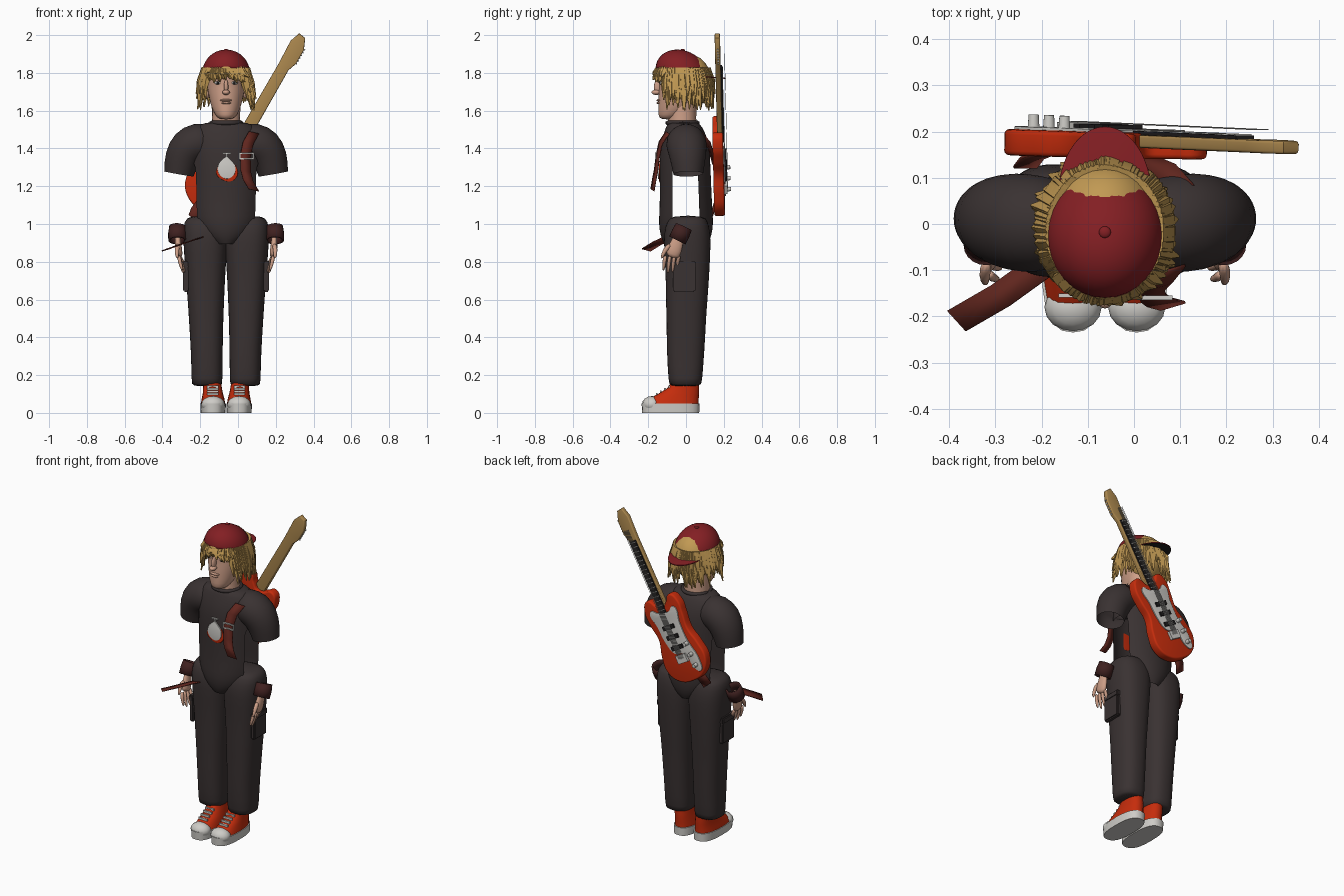
import bpy, bmesh, math, random
from mathutils import Vector, Matrix

if "Cube" in bpy.data.objects:
    bpy.data.objects.remove(bpy.data.objects["Cube"], do_unlink=True)
random.seed(4)
C = -0.063  # body centre line in x


def mat(name, *srgb):
    rgba = [(c / 255) ** 2.2 for c in srgb] + [1]
    m = bpy.data.materials.new(name)
    m.use_nodes = True
    m.diffuse_color = rgba
    m.node_tree.nodes["Principled BSDF"].inputs["Base Color"].default_value = rgba
    return m


SKIN, HAIR = mat("skin", 205, 158, 135), mat("straw hair", 192, 152, 84)
CAP, CLOTH = mat("cap red", 130, 36, 40), mat("charcoal cloth", 60, 53, 53)
RED, WHITE = mat("orange red", 196, 48, 20), mat("off white", 205, 203, 198)
STRAP, BAND = mat("strap brown", 96, 42, 35), mat("wristband brown", 66, 38, 37)
WOOD, BLACK = mat("neck wood", 172, 136, 80), mat("black", 36, 34, 35)


def obj(name, bm, *mats, sub=0, angle=40, thick=0):
    me = bpy.data.meshes.new(name)
    bmesh.ops.recalc_face_normals(bm, faces=bm.faces)
    bm.to_mesh(me)
    bm.free()
    for m in mats:
        me.materials.append(m)
    me.shade_smooth()
    if not sub:
        me.set_sharp_from_angle(angle=math.radians(angle))
    o = bpy.data.objects.new(name, me)
    bpy.context.collection.objects.link(o)
    if thick:
        o.modifiers.new("thickness", 'SOLIDIFY').thickness = thick
    if sub:
        s = o.modifiers.new("smooth", 'SUBSURF')
        s.levels = s.render_levels = sub
    return o


def skin_rings(bm, rings, caps):
    rings = [[bm.verts.new(p) for p in r] for r in rings]
    for a, b in zip(rings, rings[1:]):
        for i in range(len(a)):
            j = (i + 1) % len(a)
            bm.faces.new((a[i], a[j], b[j], b[i]))
    if caps[0]:
        bm.faces.new(rings[0][::-1])
    if caps[1]:
        bm.faces.new(rings[-1])


def loft(bm, x, sections, n=24, p=2.0, caps=(1, 1)):
    """Stacked level rings; each section is z, half width, front y, back y, x shift."""
    def wave(v):
        return math.copysign(abs(v) ** (2 / p), v)
    rings = []
    for z, rx, f, b, dx in sections:
        t = [math.tau * i / n for i in range(n)]
        rings.append([(x + dx + rx * wave(math.cos(a)),
                       (f + b) / 2 + (b - f) / 2 * wave(math.sin(a)), z) for a in t])
    skin_rings(bm, rings, caps)


def tube(bm, pts, radii, n=10, flat=1, caps=(1, 1)):
    pts, rings = [Vector(p) for p in pts], []
    for i, (p, r) in enumerate(zip(pts, radii)):
        t = (pts[min(i + 1, len(pts) - 1)] - pts[max(i - 1, 0)]).normalized()
        a = Vector((0, 1, 0)).cross(t).normalized()
        b = t.cross(a)
        rings.append([p + r * (flat * a * math.cos(k) + b * math.sin(k))
                      for k in (math.tau * j / n for j in range(n))])
    skin_rings(bm, rings, caps)


def ball(bm, c, r, seg=16):
    m = Matrix.Translation(c) @ Matrix.Diagonal((*r, 1))
    bmesh.ops.create_uvsphere(bm, u_segments=seg, v_segments=seg // 2, radius=1, matrix=m)


def box(bm, c, s, frame=Matrix()):
    m = frame @ Matrix.Translation(c) @ Matrix.Diagonal((*s, 1))
    bmesh.ops.create_cube(bm, size=1, matrix=m)


def plate(name, pts, frame, depth, bevel, *mats, kind='AUTO'):
    """Flat outline with a rounded rim, made from a closed curve."""
    cu = bpy.data.curves.new(name, 'CURVE')
    cu.dimensions, cu.fill_mode = '2D', 'BOTH'
    cu.extrude, cu.bevel_depth, cu.bevel_resolution = depth, bevel, 2
    sp = cu.splines.new('BEZIER')
    sp.bezier_points.add(len(pts) - 1)
    sp.use_cyclic_u, sp.resolution_u = True, 6
    for bp, (x, y) in zip(sp.bezier_points, pts):
        bp.co = (x, y, 0)
        bp.handle_left_type = bp.handle_right_type = kind
    tmp = bpy.data.objects.new(name + "_curve", cu)
    bpy.context.collection.objects.link(tmp)
    me = bpy.data.meshes.new_from_object(tmp.evaluated_get(bpy.context.evaluated_depsgraph_get()))
    bpy.data.objects.remove(tmp, do_unlink=True)
    bm = bmesh.new()
    bm.from_mesh(me)
    bpy.data.meshes.remove(me)
    for f in bm.faces:
        f.material_index = 0
    bmesh.ops.remove_doubles(bm, verts=bm.verts, dist=1e-5)
    bm.transform(frame)
    return obj(name, bm, *mats)


def ribbon(name, pts, half):
    bm = bmesh.new()
    h = Vector(half)
    rows = [(bm.verts.new(Vector(p) - h), bm.verts.new(Vector(p) + h)) for p in pts]
    for a, b in zip(rows, rows[1:]):
        bm.faces.new((a[0], a[1], b[1], b[0]))
    obj(name, bm, STRAP, thick=0.006)


# Shirt: body open at the sides under the sleeves
bm = bmesh.new()
loft(bm, C, [(.895, .07, -.115, .115, 0), (.93, .13, -.135, .135, 0), (1.0, .175, -.147, .147, 0),
             (1.08, .18, -.14, .14, 0), (1.2, .182, -.14, .135, 0), (1.32, .185, -.142, .13, 0),
             (1.42, .19, -.138, .125, 0), (1.49, .18, -.115, .1, 0), (1.53, .14, -.1, .075, 0),
             (1.54, .085, -.09, .06, 0)], caps=(0, 1))
gone = [f for f in bm.faces if f.calc_center_median().z < 1.31 and abs(f.calc_center_median().y) < .06]
bmesh.ops.delete(bm, geom=gone, context='FACES')
obj("shirt_body", bm, CLOTH, sub=1)
bm = bmesh.new()
tube(bm, [(C + .08 * math.cos(a), -.018 + .08 * math.sin(a), 1.535) for a in
          (math.tau * i / 24 for i in range(25))], [.012] * 25, n=6)
obj("collar", bm, CLOTH, angle=80)

# Sleeves, trouser legs, pockets, wristbands, hands and shoes on both sides
for side, s in (("left", 1), ("right", -1)):
    def P(dx, y, z):
        return (C + s * dx, y, z)

    bm = bmesh.new()
    tube(bm, [P(.06, 0, 1.44), P(.15, 0, 1.435), P(.2, .005, 1.41), P(.235, .01, 1.35), P(.25, .012, 1.265)],
         [.09, .108, .108, .096, .08], n=20, caps=(1, 0))
    obj(side + "_sleeve", bm, CLOTH, sub=1)

    bm = bmesh.new()
    loft(bm, C, [(.14, .08, -.088, .08, s * .101), (.16, .082, -.092, .085, s * .101),
                 (.32, .084, -.103, .098, s * .102), (.5, .092, -.103, .107, s * .106),
                 (.54, .094, -.106, .11, s * .106), (.7, .103, -.107, .122, s * .109),
                 (.85, .114, -.115, .13, s * .11), (.95, .12, -.12, .132, s * .109),
                 (1.015, .113, -.1, .115, s * .111), (1.045, .085, -.075, .095, s * .108)], p=2.4)
    obj(side + "_trouser_leg", bm, CLOTH, sub=1)
    bm = bmesh.new()
    box(bm, P(.213, -.01, .72), (.03, .12, .16))
    box(bm, P(.216, -.01, .785), (.034, .126, .04))
    bmesh.ops.bevel(bm, geom=bm.edges[:], offset=.007, segments=2, affect='EDGES')
    obj(side + "_cargo_pocket", bm, CLOTH)

    bm = bmesh.new()
    tube(bm, [P(.255, -.012, .985), P(.258, -.028, .95), P(.258, -.046, .913)], [.046, .049, .048],
         n=20, caps=(0, 0))
    obj(side + "_wristband", bm, BAND, thick=.01)

    bm = bmesh.new()
    tube(bm, [P(.255, -.025, .96), P(.255, -.045, .91), P(.252, -.062, .86), P(.247, -.075, .82)],
         [.028, .033, .043, .038], flat=.5)
    for i, length in enumerate((.075, .09, .085, .065)):
        y = -.108 + .024 * i
        tube(bm, [P(.25, y, .835), P(.245 - .004 * i, y - .008, .835 - length * .5),
                  P(.23 - .006 * i, y - .012, .825 - length)], [.012, .011, .007], n=8)
    tube(bm, [P(.255, -.08, .895), P(.262, -.115, .86), P(.258, -.13, .815)], [.015, .013, .008], n=8)
    obj(side + "_hand", bm, SKIN, sub=1)

    bm = bmesh.new()
    loft(bm, C, [(0, .066, -.232, .07, s * .069), (.05, .068, -.235, .072, s * .069)], p=2.6)
    obj(side + "_shoe_sole", bm, WHITE)
    bm = bmesh.new()
    loft(bm, C, [(.05, .064, -.225, .067, s * .069), (.075, .06, -.195, .067, s * .069),
                 (.105, .053, -.14, .07, s * .07), (.13, .05, -.1, .07, s * .072),
                 (.16, .047, -.08, .07, s * .074)], p=2.3)
    obj(side + "_shoe_upper", bm, RED, angle=60)
    bm = bmesh.new()
    ball(bm, P(.069, -.18, .045), (.062, .053, .044))
    for i in range(4):
        box(bm, P(.071, -.155 + .022 * i, .1 + .013 * i), (.06, .009, .012))
    obj(side + "_toe_cap_and_laces", bm, WHITE)

# Head, neck, ears and nose
bm = bmesh.new()
loft(bm, C, [(1.553, .035, -.135, -.06, 0), (1.575, .058, -.148, -.01, 0), (1.62, .08, -.147, .05, 0),
             (1.7, .098, -.146, .09, 0), (1.74, .1, -.14, .1, 0), (1.78, .1, -.15, .11, 0),
             (1.86, .09, -.12, .09, 0), (1.9, .05, -.07, .05, 0)])
obj("head", bm, SKIN, sub=1)
bm = bmesh.new()
tube(bm, [(C, -.02, 1.49), (C, -.02, 1.56), (C, -.02, 1.64)], [.08, .074, .076], n=20)
obj("neck", bm, SKIN)
bm = bmesh.new()
ball(bm, (C, -.148, 1.725), (.012, .022, .04))
ball(bm, (C, -.157, 1.697), (.02, .026, .014))
ball(bm, (C, -.142, 1.655), (.032, .014, .007))
ball(bm, (C, -.143, 1.641), (.026, .013, .007))
for s in (1, -1):
    ball(bm, (C + s * .1, .0, 1.7), (.014, .025, .036))
obj("nose_lips_and_ears", bm, SKIN, angle=180)
for name, m, dy, z, r in (("eyes", WHITE, -.129, 1.747, (.018, .01, .009)),
                          ("pupils", BLACK, -.137, 1.747, (.007, .005, .008)),
                          ("eyebrows", HAIR, -.137, 1.772, (.024, .01, .005))):
    bm = bmesh.new()
    for s in (1, -1):
        ball(bm, (C + s * .044, dy, z), r)
    obj(name, bm, m)

# Shaggy hair: scalp plus two rings of hanging strands
bm = bmesh.new()
ball(bm, (C, .022, 1.755), (.115, .112, .14), 24)
ball(bm, (C, -.138, 1.822), (.044, .026, .022))
for i in range(110):
    a = math.tau * i / 110 + random.uniform(-.03, .03)
    c, s = math.cos(a), math.sin(a)
    front = s < 0 and abs(c) < .72
    tip = random.uniform(1.745, 1.785) if front else random.uniform(1.595, 1.7)
    k = random.uniform(.85, 1.03)
    tube(bm, [(C + .113 * c, -.015 + .128 * s, 1.825), (C + .138 * c, -.012 + .15 * s, (1.815 + tip) / 2),
              (C + .162 * k * math.cos(a + .06), -.012 + .163 * k * s, tip)], [.018, .018, .003], n=5)
obj("hair", bm, HAIR)

# Backwards cap: sheared dome, button and brim with a dark underside
bm = bmesh.new()
bmesh.ops.create_uvsphere(bm, u_segments=32, v_segments=20, radius=1)
bmesh.ops.delete(bm, geom=[v for v in bm.verts if v.co.z < -.01], context='VERTS')
for v in bm.verts:
    x, y, z = v.co
    v.co = (C + .127 * x, -.02 + .141 * y, 1.797 + .124 * z - .024 * y)
obj("cap_dome", bm, CAP, angle=180, thick=.004)
bm = bmesh.new()
ball(bm, (C, -.018, 1.92), (.013, .013, .007))
obj("cap_button", bm, CAP)
brim = [(.1 * math.cos(a), .15 * math.sin(a)) for a in (math.pi * i / 12 for i in range(13))]
frame = Matrix.Translation((C, .06, 1.783)) @ Matrix.Rotation(-.08, 4, 'X')
o = plate("cap_brim", brim, frame, .002, .001, CAP, BLACK)
for f in o.data.polygons:
    f.material_index = int(f.normal.z < -.5)

# Chest emblem
front = Matrix.Translation((C + .003, -.141, 1.3)) @ Matrix.Rotation(math.pi / 2, 4, 'X')
plate("emblem_shadow", [(-.055, -.02), (-.03, -.06), (.04, -.065), (.052, .0), (0, .03)], front, .002, .001, RED)
front.translation.y -= .003
plate("emblem_fruit", [(-.047, .0), (-.025, -.05), (.02, -.055), (.046, -.005), (.015, .045), (0, .055),
                       (-.018, .045)], front, .003, .001, WHITE)
bm = bmesh.new()
box(bm, (0, .062, 0), (.008, .025, .008), front)
box(bm, (0, .075, 0), (.045, .007, .008), front)
obj("emblem_stem", bm, WHITE)

# Shoulder strap pieces and buckle
ribbon("front_strap", [(.085, -.1, 1.485), (.055, -.137, 1.43), (.04, -.152, 1.36), (.042, -.162, 1.28),
                       (.055, -.172, 1.23), (.085, -.18, 1.18)], (.027, .008, -.006))
ribbon("loose_strap_end", [(-.2, -.09, .93), (-.29, -.155, .9), (-.385, -.21, .866)], (.02, -.022, .006))
ribbon("back_strap", [(.1, .08, 1.47), (.06, .125, 1.42), (.0, .15, 1.33)], (.03, .005, .015))
ribbon("lower_back_strap", [(-.17, .16, 1.13), (-.22, .14, 1.07), (-.235, .12, 1.03)], (.025, 0, -.02))
bm = bmesh.new()
for z in (1.345, 1.375):
    box(bm, (.045, -.16, z), (.075, .01, .007))
for x in (.01, .08):
    box(bm, (x, -.16, 1.36), (.007, .01, .035))
obj("strap_buckle", bm, WHITE)

# Guitar slung on the back: local x across, y along the neck, z outward
v = Vector((.497, -.022, .868)).normalized()
n = Vector((0, 1, 0))
n = (n - n.dot(v) * v).normalized()
G = Matrix((v.cross(n), v, n)).transposed().to_4x4()
G.translation = (-.058, .173, 1.31)
plate("guitar_body", [(0, -.262), (.09, -.24), (.145, -.165), (.135, -.07), (.108, .02), (.118, .12),
                      (.122, .19), (.09, .235), (.05, .2), (0, .17), (-.045, .195), (-.085, .235), (-.125, .19),
                      (-.125, .1), (-.11, .01), (-.14, -.09), (-.145, -.18), (-.09, -.245)], G, .018, .01, RED)


def lift(h):
    return G @ Matrix.Translation((0, 0, h))


plate("pickguard", [(.09, -.23), (.112, -.17), (.085, -.03), (.085, .07), (.09, .17), (.04, .15), (-.04, .16),
                    (-.085, .18), (-.08, .08), (-.07, -.02), (-.04, -.09), (.03, -.11), (.055, -.2)],
      lift(.03), .003, .001, WHITE)
plate("guitar_neck", [(-.028, .1), (-.026, .6), (-.044, .65), (-.044, .73), (-.02, .785), (.012, .79), (.03, .74),
                      (.027, .66), (.025, .6), (.028, .1)], lift(.01), .008, .006, WOOD, kind='VECTOR')
bm = bmesh.new()
box(bm, (0, .355, .027), (.044, .49, .01), G)
for y in (.065, .005, -.06):
    box(bm, (0, y, .036), (.085, .026, .014), G)
obj("fretboard_and_pickups", bm, BLACK)
bm = bmesh.new()
box(bm, (0, -.13, .035), (.075, .05, .018), G)
for i in range(16):
    box(bm, (0, .59 - .028 * i, .033), (.042, .004, .003), G)
for i in range(6):
    box(bm, (-.0175 + .007 * i, .27, .046), (.0018, .8, .0018), G)
for i in range(3):
    at = G @ Matrix.Translation((.076, -.055 - .067 * i, .045))
    bmesh.ops.create_cone(bm, cap_ends=True, segments=14, radius1=.013, radius2=.011, depth=.03, matrix=at)
for i in range(6):
    box(bm, (-.045, .65 + .017 * i, .012), (.02, .007, .008), G)
obj("bridge_strings_and_knobs", bm, WHITE)
